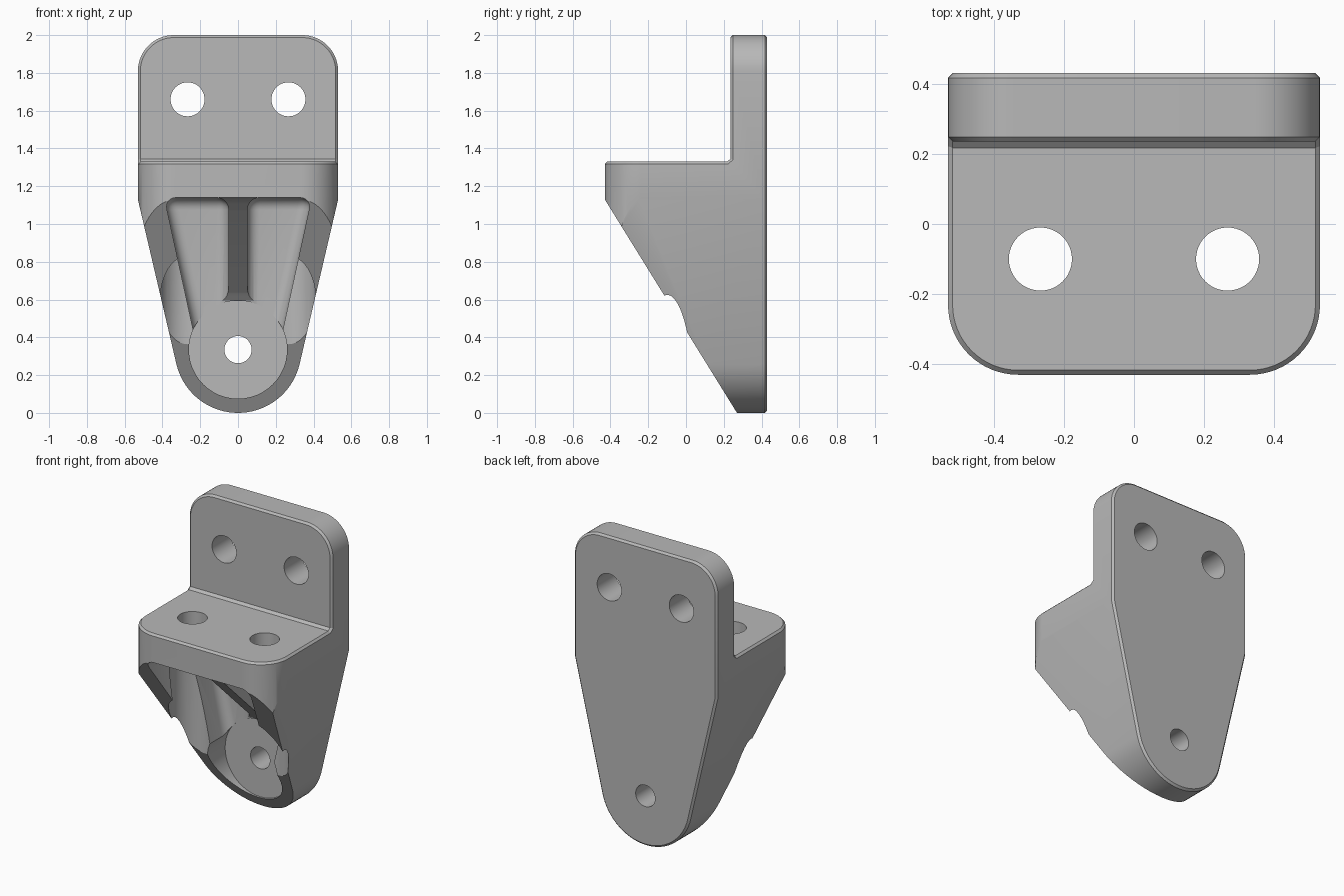
import bpy, bmesh, math
from mathutils import Vector

cube = bpy.data.objects.get("Cube")
if cube:
    bpy.data.objects.remove(cube, do_unlink=True)

HALF_W, BACK, FRONT = 0.53, 0.43, -0.43
FLOOR = 0.235        # front plane of the back plate
SHELF, CEILING = 1.33, 1.14
HOLE_X = 0.267


def arc(cx, cy, r, start, end, n=16):
    angles = [math.radians(start + (end - start) * i / n) for i in range(n + 1)]
    return [(cx + r * math.cos(a), cy + r * math.sin(a)) for a in angles]


def prism(name, pts, axis, lo, hi):
    """Extrude a 2D outline along an axis."""
    place = {"x": lambda p, d: (d, p[0], p[1]),
             "y": lambda p, d: (p[0], d, p[1]),
             "z": lambda p, d: (p[0], p[1], d)}[axis]
    bm = bmesh.new()
    ends = [[bm.verts.new(place(p, d)) for p in pts] for d in (lo, hi)]
    for ring in ends:
        bm.faces.new(ring)
    for i in range(len(pts)):
        j = (i + 1) % len(pts)
        bm.faces.new((ends[0][i], ends[0][j], ends[1][j], ends[1][i]))
    bmesh.ops.recalc_face_normals(bm, faces=bm.faces)
    mesh = bpy.data.meshes.new(name)
    bm.to_mesh(mesh)
    bm.free()
    obj = bpy.data.objects.new(name, mesh)
    bpy.context.collection.objects.link(obj)
    return obj


def rod(name, u, v, r, axis, lo, hi):
    return prism(name, arc(u, v, r, 0, 360, 48)[:-1], axis, lo, hi)


def apply_mod(obj, mod):
    bpy.context.view_layer.objects.active = obj
    bpy.ops.object.modifier_apply(modifier=mod.name)


def combine(obj, cutter, operation="DIFFERENCE"):
    mod = obj.modifiers.new("cut", "BOOLEAN")
    mod.operation, mod.solver, mod.object = operation, "EXACT", cutter
    apply_mod(obj, mod)
    bpy.data.objects.remove(cutter, do_unlink=True)


# Front outline: rounded top, tapering to a round foot
foot_r, taper_z = 0.335, 1.13
dx, dz = HALF_W, taper_z - foot_r
tangent = math.degrees(math.atan2(dz, dx) - math.acos(foot_r / math.hypot(dx, dz)))
outline = arc(HALF_W - 0.19, 1.81, 0.19, 0, 90)
outline += arc(0.19 - HALF_W, 1.81, 0.19, 90, 180)
outline += [(-HALF_W, taper_z)]
outline += arc(0, foot_r, foot_r, -180 - tangent, tangent - 360 + 360, 36)
outline += [(HALF_W, taper_z)]
body = prism("bracket_body", outline, "y", -1, BACK)

# Side profile: upright plate, shelf and sloping front
side = [(1, 3), (FLOOR, 3), (FLOOR, SHELF + 0.015), (FLOOR - 0.018, SHELF),
        (FRONT, SHELF), (FRONT, taper_z), (0.27, 0), (0.9, -1), (1, -1)]
combine(body, prism("side_profile", side, "x", -1, 1), "INTERSECT")

# Plan outline: rounded shelf corners
w = HALF_W + 0.0005
plan = [(w, 1), (-w, 1)] + arc(0.2 - w, FRONT + 0.2, 0.2, 180, 270)
plan += arc(w - 0.2, FRONT + 0.2, 0.2, 270, 360)
combine(body, prism("plan_profile", plan, "z", -1, 3), "INTERSECT")

# Small chamfer on the back outline, plate edge and shelf edge
bm = bmesh.new()
bm.from_mesh(body.data)
bmesh.ops.remove_doubles(bm, verts=bm.verts, dist=0.0008)
rim = []
for e in bm.edges:
    mid = (e.verts[0].co + e.verts[1].co) / 2
    sharp = e.is_manifold and e.calc_face_angle(0) > math.radians(60)
    if sharp and (mid.z > SHELF - 0.01 or mid.y > BACK - 0.01):
        rim.append(e)
bmesh.ops.bevel(bm, geom=rim, offset=0.013, offset_type="OFFSET", segments=1,
                profile=0.5, affect="EDGES", clamp_overlap=False)
bm.to_mesh(body.data)
bm.free()

# Mirrored pockets, fastener clearances and bolt holes
for s in (1, -1):
    pocket = prism("pocket", [(s * x, z) for x, z in
                   ((0.05, CEILING), (0.39, CEILING), (0.22, 0.36), (0.05, 0.36))],
                   "y", -1, FLOOR - 0.0005)
    mod = pocket.modifiers.new("round", "BEVEL")
    mod.width, mod.segments, mod.limit_method = 0.065, 6, "ANGLE"
    apply_mod(pocket, mod)
    combine(body, pocket)
    combine(body, rod("clearance", s * HOLE_X, -0.1, 0.145, "z", -1, CEILING - 0.002))
    combine(body, rod("shelf_hole", s * HOLE_X, -0.1, 0.09, "z", 1, 2))
    combine(body, rod("plate_hole", s * HOLE_X, 1.66, 0.09, "y", 0, 1))

# Set the central rib back into a gusset that blends into the plate
gusset = [(-1, CEILING - 0.001), (-0.38, CEILING - 0.001), (-0.33, 1.12), (-0.27, 1.07),
          (0.12, 0.7), (0.19, 0.635), (0.225, 0.595), (0.233, 0.55), (-1, 0.55)]
combine(body, prism("rib_trim", gusset, "x", -0.1, 0.1))

# Round seat and bolt hole in the foot
combine(body, rod("foot_seat", 0, foot_r, 0.26, "y", -1, FLOOR))
combine(body, rod("foot_hole", 0, foot_r, 0.072, "y", 0, 1))

# Plain grey finish
grey = bpy.data.materials.new("plain_grey")
grey.use_nodes = True
colour = (0.48, 0.48, 0.48, 1)
grey.diffuse_color = colour
grey.node_tree.nodes["Principled BSDF"].inputs["Base Color"].default_value = colour
body.data.materials.clear()
body.data.materials.append(grey)
for p in body.data.polygons:
    p.material_index = 0

bpy.ops.object.select_all(action="DESELECT")
body.select_set(True)
bpy.context.view_layer.objects.active = body
bpy.ops.object.shade_smooth_by_angle(angle=math.radians(25))
